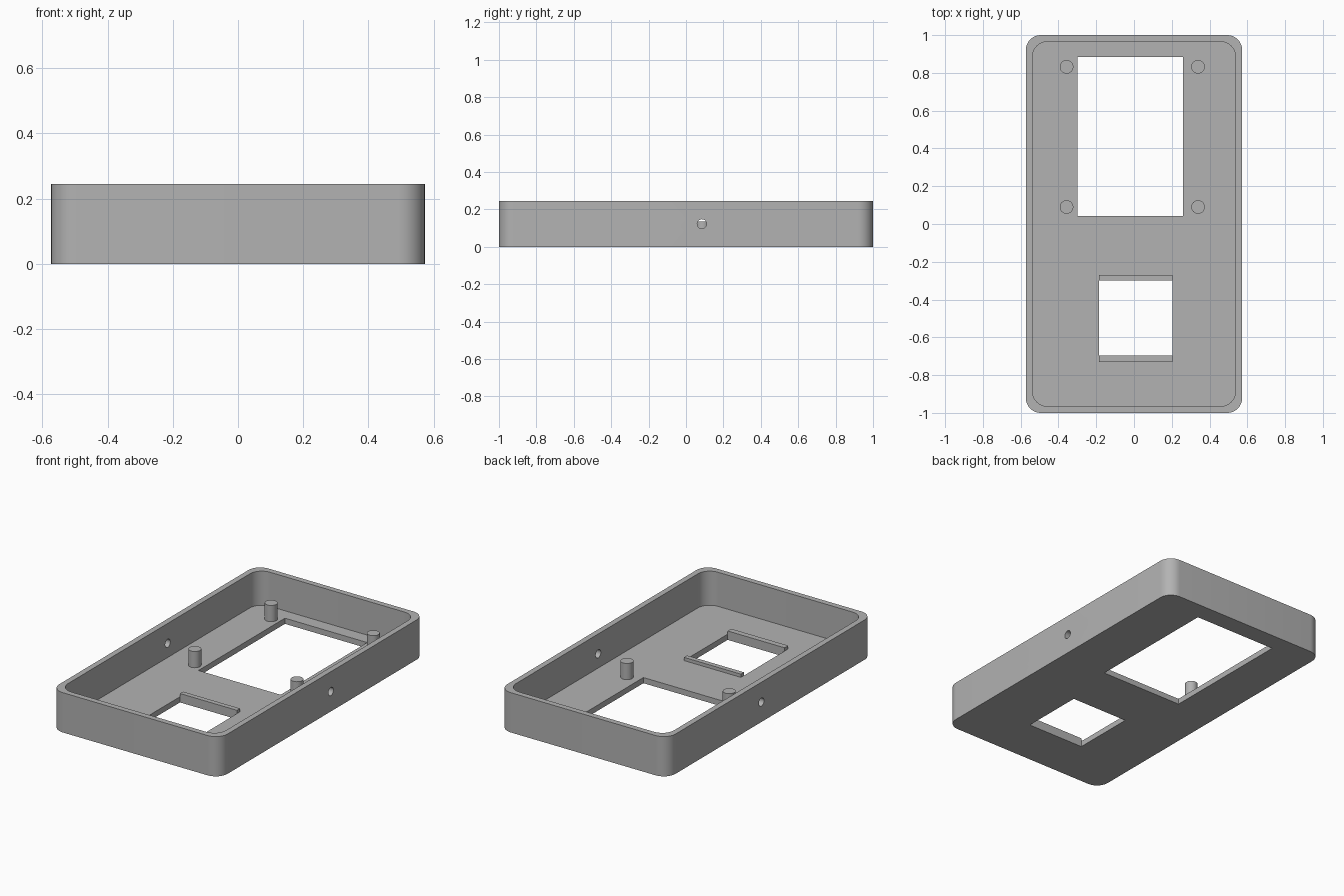
import bpy, bmesh, math
from mathutils import Matrix

default = bpy.data.objects.get("Cube")
if default:
    bpy.data.objects.remove(default, do_unlink=True)

WIDTH, LENGTH, HEIGHT = 1.146, 2.0, 0.245
WALL = FLOOR = 0.035
RADIUS = 0.08

grey = bpy.data.materials.new("plain grey")
grey.use_nodes = True
colour = (0.45, 0.45, 0.45, 1)
grey.diffuse_color = colour
grey.node_tree.nodes["Principled BSDF"].inputs["Base Color"].default_value = colour


def make_object(name, bm):
    bmesh.ops.recalc_face_normals(bm, faces=bm.faces)
    mesh = bpy.data.meshes.new(name)
    bm.to_mesh(mesh)
    bm.free()
    mesh.materials.append(grey)
    obj = bpy.data.objects.new(name, mesh)
    bpy.context.collection.objects.link(obj)
    return obj


def rounded_block(name, width, length, radius, z0, z1, steps=10):
    """Rounded rectangle extruded from z0 to z1."""
    bm = bmesh.new()
    verts = []
    for i, (sx, sy) in enumerate([(1, 1), (-1, 1), (-1, -1), (1, -1)]):
        for k in range(steps + 1):
            a = math.pi / 2 * (i + k / steps)
            verts.append(bm.verts.new((sx * (width / 2 - radius) + radius * math.cos(a),
                                       sy * (length / 2 - radius) + radius * math.sin(a), z0)))
    base = bm.faces.new(verts)
    top = bmesh.ops.extrude_face_region(bm, geom=[base])["geom"]
    bmesh.ops.translate(bm, vec=(0, 0, z1 - z0),
                        verts=[v for v in top if isinstance(v, bmesh.types.BMVert)])
    return make_object(name, bm)


def box(name, x0, x1, y0, y1, z0, z1):
    bm = bmesh.new()
    bmesh.ops.create_cube(bm, size=1)
    bmesh.ops.scale(bm, vec=(x1 - x0, y1 - y0, z1 - z0), verts=bm.verts)
    bmesh.ops.translate(bm, vec=((x0 + x1) / 2, (y0 + y1) / 2, (z0 + z1) / 2), verts=bm.verts)
    return make_object(name, bm)


def cylinder(name, centre, radius, depth, axis="Z"):
    turn = Matrix.Rotation(math.pi / 2, 4, "Y") if axis == "X" else Matrix()
    bm = bmesh.new()
    bmesh.ops.create_cone(bm, cap_ends=True, segments=32, radius1=radius, radius2=radius,
                          depth=depth, matrix=Matrix.Translation(centre) @ turn)
    return make_object(name, bm)


def cut(target, cutter):
    """Subtract the cutter from the target and discard the cutter."""
    cutter.hide_render = True
    mod = target.modifiers.new("cut", "BOOLEAN")
    mod.operation, mod.solver, mod.object = "DIFFERENCE", "EXACT", cutter
    bpy.context.view_layer.update()
    result = bpy.data.meshes.new_from_object(
        target.evaluated_get(bpy.context.evaluated_depsgraph_get()))
    target.modifiers.clear()
    target.data = result
    bpy.data.objects.remove(cutter, do_unlink=True)


def smooth(obj):
    bpy.ops.object.select_all(action="DESELECT")
    obj.select_set(True)
    bpy.context.view_layer.objects.active = obj
    bpy.ops.object.shade_smooth_by_angle(angle=math.radians(30))


# Open tray with rounded corners
case = rounded_block("case_shell", WIDTH, LENGTH, RADIUS, 0, HEIGHT)
cut(case, rounded_block("cavity_cutter", WIDTH - 2 * WALL, LENGTH - 2 * WALL,
                        RADIUS, FLOOR, HEIGHT + 0.1))

# Large and small floor windows
cut(case, box("large_window_cutter", -0.30, 0.26, 0.043, 0.885, -0.1, 0.1))
cut(case, box("small_window_cutter", -0.185, 0.203, -0.695, -0.30, -0.1, 0.1))

# Round hole through both side walls
cut(case, cylinder("side_hole_cutter", (0, 0.085, HEIGHT / 2), 0.025, 2, "X"))
smooth(case)

# Raised strips at both ends of the small window
for name, y0, y1 in (("back_strip", -0.30, -0.27), ("front_strip", -0.73, -0.695)):
    box(name, -0.185, 0.203, y0, y1, FLOOR - 0.005, 0.055)

# Mounting posts around the large window
POST_TOP = 0.135
for side, x in (("right", -0.357), ("left", 0.339)):
    for end, y in (("back", 0.832), ("front", 0.09)):
        bottom = FLOOR - 0.005
        post = cylinder(f"{end}_{side}_post", (x, y, (POST_TOP + bottom) / 2),
                        0.036, POST_TOP - bottom)
        smooth(post)
